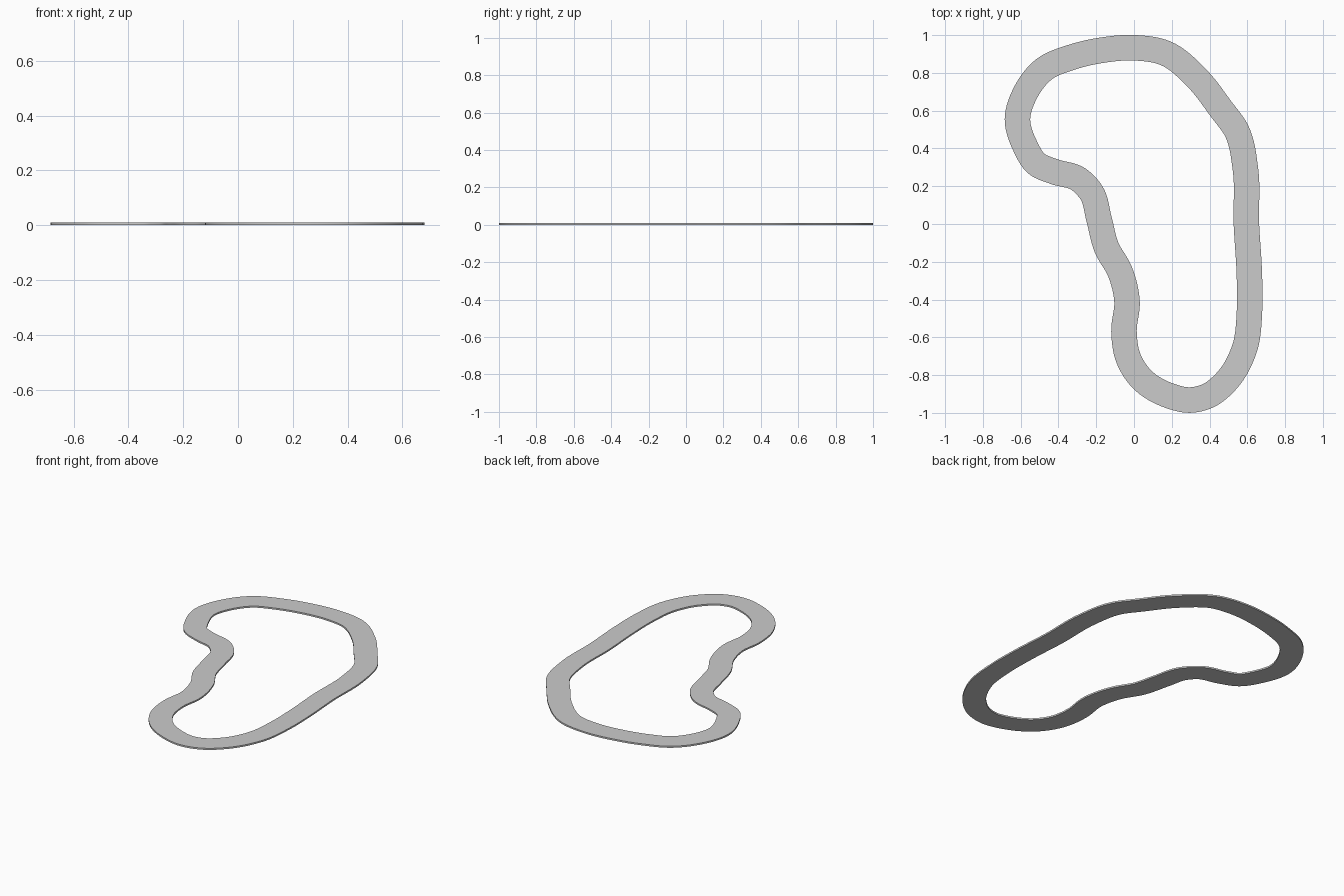
import bpy, bmesh
from mathutils import Vector

if "Cube" in bpy.data.objects:
    bpy.data.objects.remove(bpy.data.objects["Cube"])

WIDTH, THICK, STEPS = 0.135, 0.01, 8

# Centre line of the circuit, clockwise from the top
PATH = [(0, .933), (.165, .905), (.335, .77), (.46, .61), (.545, .49), (.59, .29),
        (.595, 0), (.61, -.25), (.612, -.45), (.585, -.66), (.495, -.825),
        (.39, -.91), (.295, -.932), (.19, -.91), (.04, -.82), (-.03, -.71),
        (-.053, -.57), (-.037, -.41), (-.075, -.25), (-.145, -.125),
        (-.185, .025), (-.225, .165), (-.295, .238), (-.425, .278),
        (-.515, .318), (-.575, .41), (-.617, .555), (-.572, .7),
        (-.475, .82), (-.33, .883), (-.17, .92)]


def closed_spline(points, steps):
    """Smooth closed curve with tangents, passing through all the points."""
    pts = [Vector(p) for p in points]
    n, out = len(pts), []
    for i in range(n):
        a, b, c, d = (pts[(i + k) % n] for k in (-1, 0, 1, 2))
        # knot spacing aware tangents
        l0, l1, l2 = (b - a).length, (c - b).length, (d - c).length
        m1 = ((b - a) / l0 * l1 + (c - b) / l1 * l0) / (l0 + l1) * l1
        m2 = ((c - b) / l1 * l2 + (d - c) / l2 * l1) / (l1 + l2) * l1
        for s in range(steps):
            t = s / steps
            out.append(b * (2*t**3 - 3*t**2 + 1) + m1 * (t**3 - 2*t**2 + t)
                       + c * (3*t**2 - 2*t**3) + m2 * (t**3 - t**2))
    return out


# Flat road ribbon swept as a thin rectangular section
line = closed_spline(PATH, STEPS)
bm = bmesh.new()
rings = []
for i, p in enumerate(line):
    t = (line[(i + 1) % len(line)] - line[i - 1]).normalized()
    side = Vector((-t.y, t.x)) * WIDTH / 2
    o, q = p + side, p - side
    rings.append([bm.verts.new((v.x, v.y, z)) for v, z in
                  ((o, 0), (q, 0), (q, THICK), (o, THICK))])
for i, r in enumerate(rings):
    s = rings[(i + 1) % len(rings)]
    for k in range(4):
        bm.faces.new((r[k], r[(k + 1) % 4], s[(k + 1) % 4], s[k]))
bmesh.ops.recalc_face_normals(bm, faces=bm.faces)
mesh = bpy.data.meshes.new("race_track")
bm.to_mesh(mesh)
bm.free()
track = bpy.data.objects.new("race_track", mesh)
bpy.context.collection.objects.link(track)
bpy.context.view_layer.objects.active = track
track.select_set(True)
bpy.ops.object.shade_smooth_by_angle()
